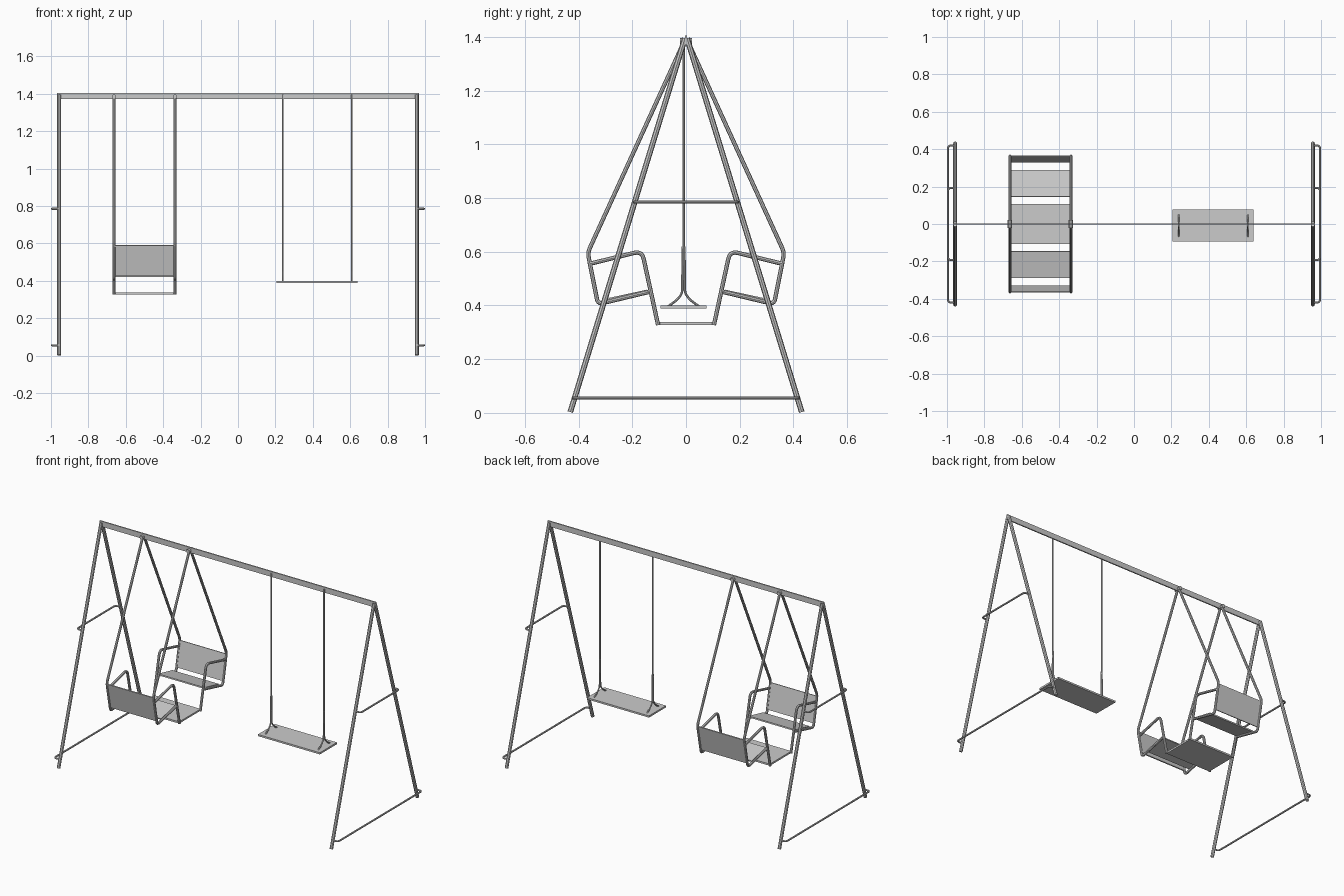
import bpy
from math import atan2, hypot
from mathutils import Vector

if "Cube" in bpy.data.objects:
    bpy.data.objects.remove(bpy.data.objects["Cube"])


def tube(name, pts, r, fillet=0.0):
    """Round tube through pts, with inner corners rounded by fillet."""
    pts = [Vector(p) for p in pts]
    path = [pts[0]]
    for a, b, c in zip(pts, pts[1:], pts[2:]):
        if fillet:
            d = min(fillet, (a - b).length * 0.48, (c - b).length * 0.48)
            p, q = b + (a - b).normalized() * d, b + (c - b).normalized() * d
            for i in range(6):
                t = i / 5
                path.append(p * (1 - t) ** 2 + b * 2 * t * (1 - t) + q * t * t)
        else:
            path.append(b)
    path.append(pts[-1])
    cu = bpy.data.curves.new(name, 'CURVE')
    cu.dimensions = '3D'
    cu.bevel_depth = r
    cu.bevel_resolution = 2
    cu.use_fill_caps = True
    sp = cu.splines.new('POLY')
    sp.points.add(len(path) - 1)
    for s, p in zip(sp.points, path):
        s.co = (*p, 1)
    ob = bpy.data.objects.new(name, cu)
    bpy.context.collection.objects.link(ob)
    bpy.ops.object.select_all(action='DESELECT')
    ob.select_set(True)
    bpy.context.view_layer.objects.active = ob
    bpy.ops.object.convert(target='MESH')
    bpy.ops.object.shade_smooth_by_angle()
    return ob


def box(name, loc, size, rot_x=0.0):
    bpy.ops.mesh.primitive_cube_add(size=1, location=loc, rotation=(rot_x, 0, 0))
    ob = bpy.context.object
    ob.name = name
    ob.scale = size
    return ob


def panel(name, x0, x1, a, b, thick):
    """Flat board spanning x0..x1 between two (y, z) points."""
    dy, dz = b[0] - a[0], b[1] - a[1]
    return box(name, ((x0 + x1) / 2, (a[0] + b[0]) / 2, (a[1] + b[1]) / 2),
               (x1 - x0, hypot(dy, dz), thick), atan2(dz, dy))


# Top beam: flat upright bar
box("top_beam", (0, 0, 1.388), (1.935, 0.008, 0.034))

# A-frame ends with bowed cross braces
for sx in (-1, 1):
    x = sx * 0.956
    for sy in (-1, 1):
        tube("frame_leg", [(x, sy * 0.431, 0.003), (x, sy * 0.004, 1.395)], 0.0105)
    for name, y, z in (("upper_brace", 0.193, 0.785), ("lower_brace", 0.42, 0.055)):
        xo = sx * 0.9945
        tube(name, [(x, -y, z), (xo, -y, z), (xo, y, z), (x, y, z)], 0.0055, 0.033)

# Two-seat gondola swing
XL, XR = -0.663, -0.337
for x in (XL, XR):
    tube("hanger_bushing", [(x, -0.022, 1.385), (x, 0.022, 1.385)], 0.012)
    for s in (-1, 1):
        tube("gondola_hanger",
             [(x, s * 0.006, 1.385), (x, s * 0.366, 0.597), (x, s * 0.328, 0.405),
              (x, s * 0.14, 0.45)], 0.008, 0.02)
        tube("gondola_armrest",
             [(x, s * 0.36, 0.555), (x, s * 0.164, 0.603), (x, s * 0.104, 0.327)],
             0.008, 0.03)
for s in (-1, 1):
    panel("gondola_backrest", XL, XR, (s * 0.364, 0.59), (s * 0.332, 0.43), 0.007)
    panel("gondola_seat", XL, XR, (s * 0.288, 0.424), (s * 0.145, 0.455), 0.008)
box("gondola_floor", ((XL + XR) / 2, 0, 0.333), (XR - XL, 0.215, 0.011))

# Flat board swing on two ropes that split above the seat
box("board_seat", (0.423, -0.009, 0.394), (0.434, 0.171, 0.011))
for x in (0.239, 0.609):
    tube("swing_rope", [(x, -0.009, 1.395), (x, -0.009, 0.60)], 0.0045)
    for s in (-1, 1):
        yc = -0.009
        tube("rope_strand",
             [(x, yc + s * 0.003, 0.62), (x, yc + s * 0.005, 0.445),
              (x, yc + s * 0.025, 0.42), (x, yc + s * 0.057, 0.397)], 0.0045, 0.03)
